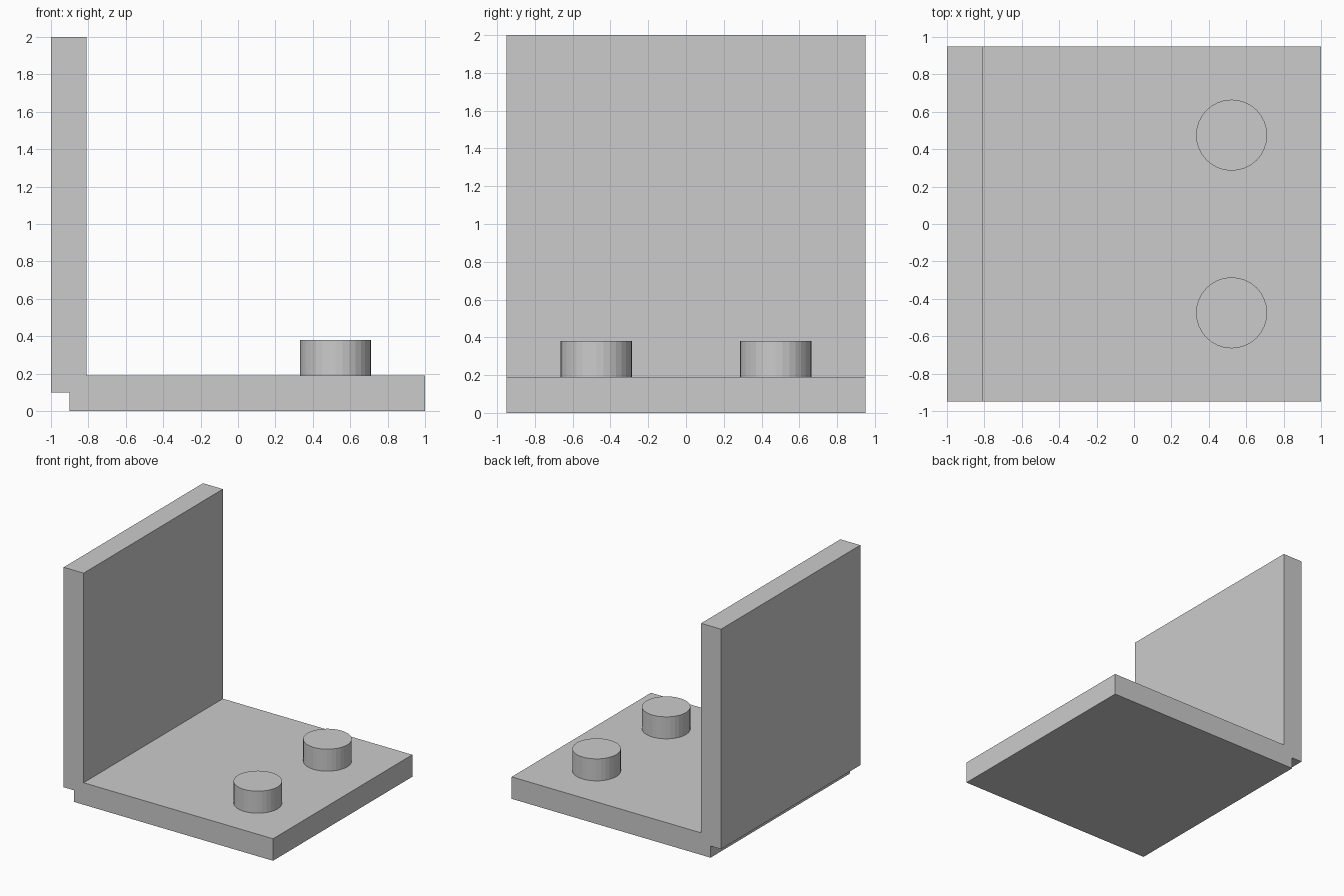
import bpy, bmesh
from mathutils import Matrix

if "Cube" in bpy.data.objects:
    bpy.data.objects.remove(bpy.data.objects["Cube"])

HALF_WIDTH = 0.95
T = 0.19  # plate thickness


def make_object(name, bm):
    bmesh.ops.recalc_face_normals(bm, faces=bm.faces)
    mesh = bpy.data.meshes.new(name)
    bm.to_mesh(mesh)
    bm.free()
    obj = bpy.data.objects.new(name, mesh)
    bpy.context.collection.objects.link(obj)
    return obj


# L-shaped bracket: side profile with a rebate under the wall, extruded along y
profile = [(-0.9, 0), (1, 0), (1, T), (-1 + T, T), (-1 + T, 2),
           (-1, 2), (-1, 0.1), (-0.9, 0.1)]
bm = bmesh.new()
face = bm.faces.new([bm.verts.new((x, -HALF_WIDTH, z)) for x, z in profile])
ext = bmesh.ops.extrude_face_region(bm, geom=[face], use_keep_orig=True)
verts = [v for v in ext["geom"] if isinstance(v, bmesh.types.BMVert)]
bmesh.ops.translate(bm, verts=verts, vec=(0, 2 * HALF_WIDTH, 0))
make_object("bracket", bm)

# Two round pegs standing on the base plate
for name, side in (("front_peg", -1), ("back_peg", 1)):
    bm = bmesh.new()
    bmesh.ops.create_cone(bm, cap_ends=True, segments=32, radius1=0.19,
                          radius2=0.19, depth=T,
                          matrix=Matrix.Translation((0.522, side * 0.475, 1.5 * T)))
    make_object(name, bm)
